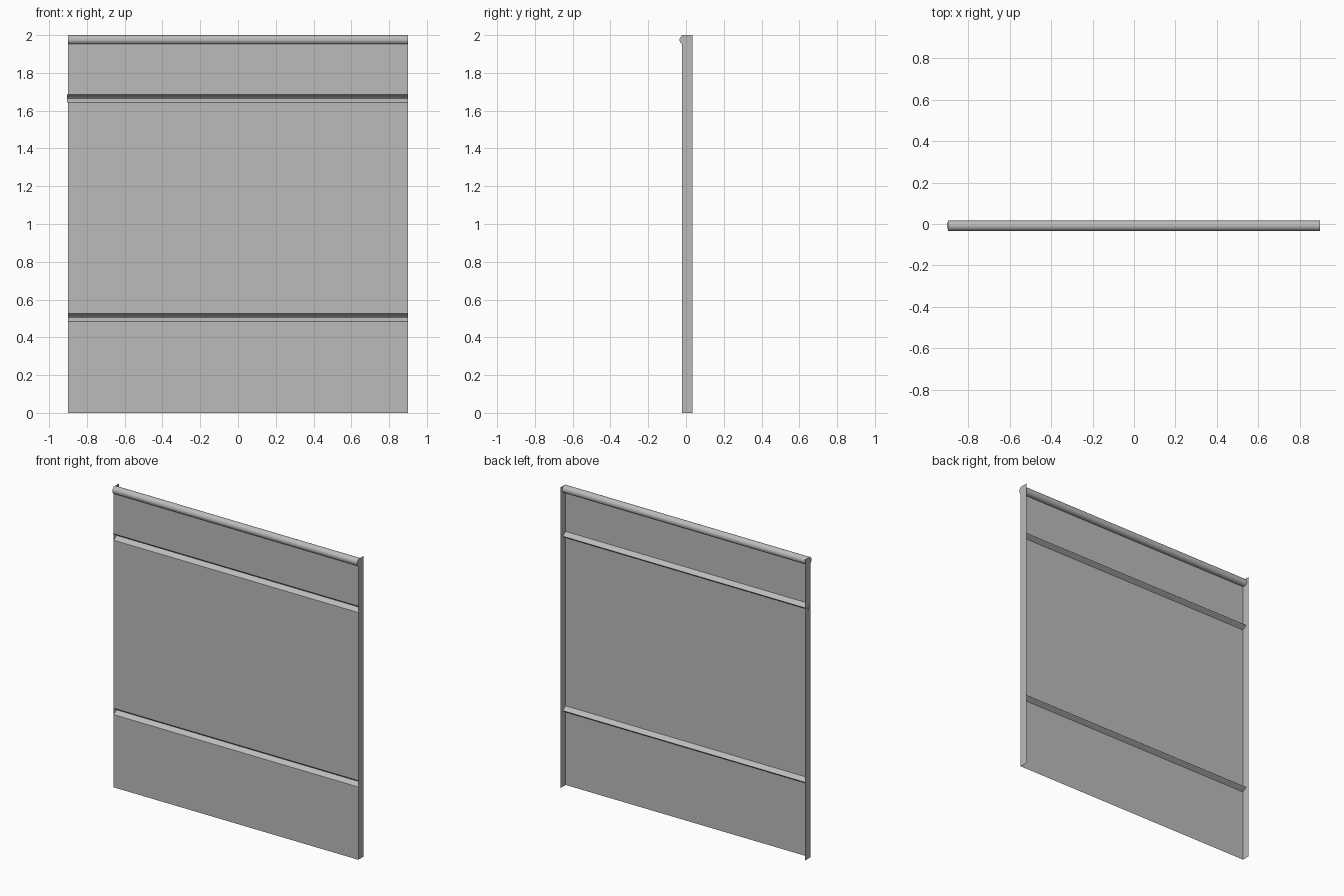
import bpy, bmesh, math

cube = bpy.data.objects.get("Cube")
if cube:
    bpy.data.objects.remove(cube, do_unlink=True)

HALF = 0.9        # half width
FRONT = -0.021    # plane of the sheet
BACK = 0.034      # rear edge of the side flanges
TOP = 2.0
ROLL_R = 0.025
ROLL_Y, ROLL_Z = -0.009, TOP - ROLL_R

steel = bpy.data.materials.new("grey_steel")
steel.use_nodes = True
GREY = (0.5, 0.5, 0.5, 1)
steel.diffuse_color = GREY
steel.node_tree.nodes["Principled BSDF"].inputs["Base Color"].default_value = GREY


def extrude_profile(name, points, x0=-HALF, x1=HALF, closed=False):
    """Sweep a (y, z) profile along x; closed profiles get end caps."""
    bm = bmesh.new()
    ends = [[bm.verts.new((x, y, z)) for y, z in points] for x in (x0, x1)]
    n = len(points)
    for i in range(n if closed else n - 1):
        j = (i + 1) % n
        bm.faces.new((ends[0][i], ends[1][i], ends[1][j], ends[0][j]))
    if closed:
        for end in ends:
            bm.faces.new(end)
        bmesh.ops.recalc_face_normals(bm, faces=bm.faces)
    return finish(name, bm)


def finish(name, bm):
    mesh = bpy.data.meshes.new(name)
    bm.to_mesh(mesh)
    bm.free()
    mesh.materials.append(steel)
    obj = bpy.data.objects.new(name, mesh)
    bpy.context.collection.objects.link(obj)
    return obj


# Pressed grooves, open to the front
def groove(name, z, x0):
    extrude_profile(name, [(FRONT, z - 0.021), (0.005, z - 0.004),
                           (0.008, z), (0.005, z + 0.004),
                           (FRONT, z + 0.021)], x0)


LOW, HIGH = 0.505, 1.665
groove("lower_groove", LOW, -HALF)
groove("upper_groove", HIGH, -HALF - 0.004)

# Flat sheet between the grooves
bands = {
    "lower_sheet": (0, LOW - 0.021),
    "middle_sheet": (LOW + 0.021, HIGH - 0.021),
    "upper_sheet": (HIGH + 0.021, ROLL_Z - 0.02),
}
for name, (bottom, top) in bands.items():
    extrude_profile(name, [(FRONT, bottom), (FRONT, top)])

# Rolled top edge
SIDES = 32
ring = [(ROLL_Y + ROLL_R * math.cos(math.tau * i / SIDES),
         ROLL_Z + ROLL_R * math.sin(math.tau * i / SIDES)) for i in range(SIDES)]
roll = extrude_profile("top_roll", ring, closed=True)
bpy.ops.object.select_all(action='DESELECT')
roll.select_set(True)
bpy.context.view_layer.objects.active = roll
bpy.ops.object.shade_smooth_by_angle(angle=math.radians(30))

# Side flanges folded to the back
for side, name in ((1, "left_flange"), (-1, "right_flange")):
    bm = bmesh.new()
    corners = [(FRONT, 0), (BACK, 0), (BACK, TOP), (FRONT, TOP)]
    verts = [bm.verts.new((side * HALF, y, z)) for y, z in corners]
    bm.faces.new(verts if side > 0 else verts[::-1])
    finish(name, bm)
